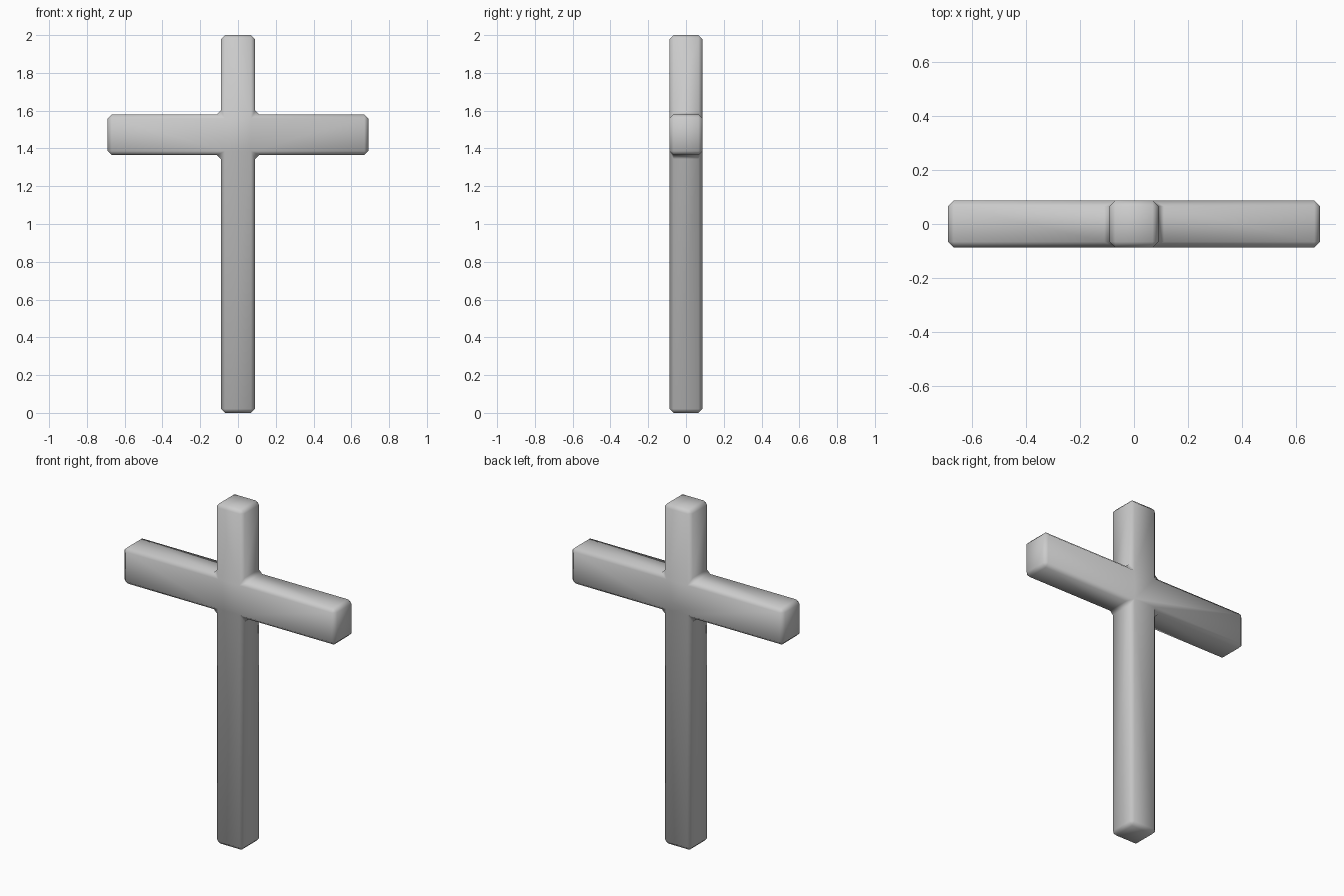
import bpy, bmesh

if "Cube" in bpy.data.objects:
    bpy.data.objects.remove(bpy.data.objects["Cube"])

W, D = 0.09, 0.087            # post half width, half depth
ARM, LOW, HIGH, TOP = 0.69, 1.365, 1.58, 2.0

# Cross outline: right half, then mirrored left half
right = [(W, 0), (W, LOW), (ARM, LOW), (ARM, HIGH), (W, HIGH), (W, TOP)]
outline = right + [(-x, z) for x, z in reversed(right)]

# Extrude the outline through the depth
bm = bmesh.new()
front = bm.faces.new([bm.verts.new((x, -D, z)) for x, z in outline])
ext = bmesh.ops.extrude_face_region(bm, geom=[front], use_keep_orig=True)
moved = [g for g in ext["geom"] if isinstance(g, bmesh.types.BMVert)]
bmesh.ops.translate(bm, verts=moved, vec=(0, 2 * D, 0))
bmesh.ops.recalc_face_normals(bm, faces=bm.faces)

# Chamfer every edge, including the inner corners
bmesh.ops.bevel(bm, geom=bm.edges[:], offset=0.021, offset_type='OFFSET',
                segments=1, profile=0.5, affect='EDGES', clamp_overlap=True)
bmesh.ops.recalc_face_normals(bm, faces=bm.faces)
for f in bm.faces:
    f.smooth = True

mesh = bpy.data.meshes.new("cross")
bm.to_mesh(mesh)
bm.free()
cross = bpy.data.objects.new("cross", mesh)
bpy.context.collection.objects.link(cross)
